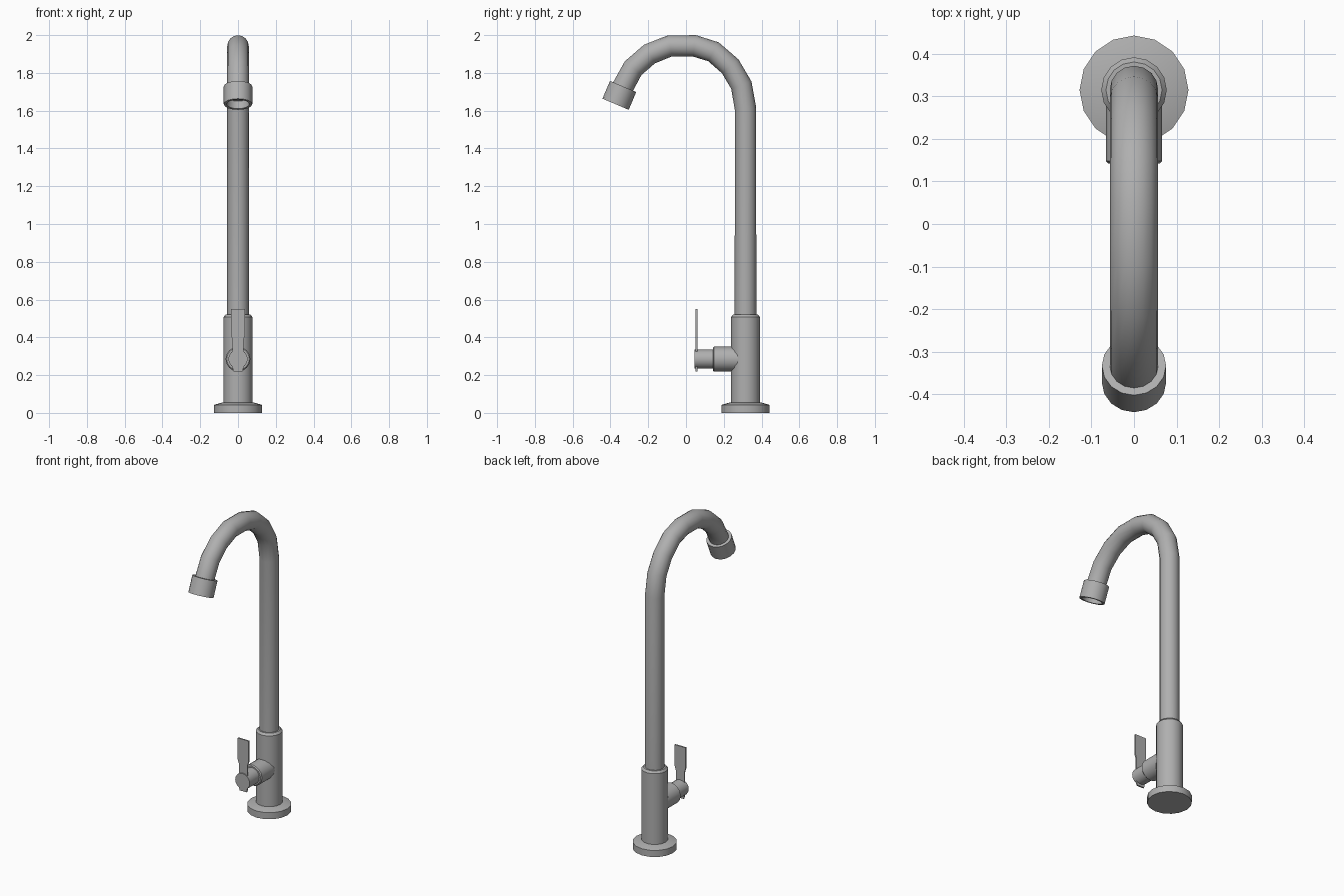
import bpy, bmesh, math
from mathutils import Vector

cube = bpy.data.objects.get("Cube")
if cube:
    bpy.data.objects.remove(cube, do_unlink=True)

SIDES = 16
COL_Y = 0.315      # column axis
VALVE_Z = 0.285    # handle axis height

metal = bpy.data.materials.new("brushed grey metal")
metal.use_nodes = True
GREY = (0.43, 0.43, 0.43, 1)
metal.diffuse_color = GREY
bsdf = next(n for n in metal.node_tree.nodes if n.type == 'BSDF_PRINCIPLED')
bsdf.inputs["Base Color"].default_value = GREY


def finish(name, bm):
    bmesh.ops.recalc_face_normals(bm, faces=bm.faces)
    mesh = bpy.data.meshes.new(name)
    bm.to_mesh(mesh)
    bm.free()
    mesh.materials.append(metal)
    mesh.shade_smooth()
    mesh.set_sharp_from_angle(angle=math.radians(30))
    obj = bpy.data.objects.new(name, mesh)
    bpy.context.collection.objects.link(obj)
    return obj


def tube(name, sections):
    """Skin round sections (centre, direction, radius) and cap both ends."""
    bm = bmesh.new()
    rings = []
    for centre, direction, radius in sections:
        side = Vector((1, 0, 0))          # every axis lies in the YZ plane
        other = direction.normalized().cross(side)
        rings.append([bm.verts.new(centre + radius * (math.cos(a) * side + math.sin(a) * other))
                      for a in (2 * math.pi * i / SIDES for i in range(SIDES))])
    for a, b in zip(rings, rings[1:]):
        for i in range(SIDES):
            j = (i + 1) % SIDES
            bm.faces.new((a[i], a[j], b[j], b[i]))
    bm.faces.new(rings[0])
    bm.faces.new(rings[-1])
    return finish(name, bm)


def lathe(name, origin, axis, profile):
    """Turn a (radius, distance) profile around an axis."""
    origin, axis = Vector(origin), Vector(axis).normalized()
    return tube(name, [(origin + axis * d, axis, r) for r, d in profile])


# Column parts
foot = (0, COL_Y, 0)
lathe("base_flange", foot, (0, 0, 1), [(0.128, 0), (0.128, 0.042), (0.08, 0.056)])
lathe("body", foot, (0, 0, 1), [(0.077, 0.03), (0.077, 0.507), (0.066, 0.52)])

# Gooseneck pipe
tip = Vector((0, -0.333, 1.728))
tip_axis = Vector((0, -0.39, -0.92)).normalized()
path = [Vector((0, y, z)) for y, z in (
    (COL_Y, 0.48), (COL_Y, 1.61), (0.293, 1.735), (0.234, 1.835), (0.145, 1.912),
    (0.045, 1.943), (-0.085, 1.943), (-0.193, 1.9), (-0.28, 1.825))]
path += [tip, tip + tip_axis * 0.03]
sections = []
for i, p in enumerate(path):
    before = (p - path[i - 1]).normalized() if i else Vector()
    after = (path[i + 1] - p).normalized() if i + 1 < len(path) else Vector()
    sections.append((p, before + after, 0.057))
tube("gooseneck_pipe", sections)

# Spout nozzle with a recessed outlet
lathe("nozzle", tip, tip_axis,
      [(0.0755, 0), (0.0755, 0.102), (0.06, 0.102), (0.058, 0.06)])

# Valve sleeve and handle hub, pointing to the front
valve = (0, COL_Y, VALVE_Z)
lathe("valve_sleeve", valve, (0, -1, 0), [(0.066, 0), (0.066, 0.167), (0.06, 0.173)])
lathe("handle_hub", valve, (0, -1, 0), [(0.051, 0.15), (0.051, 0.27)])

# Flat lever blade, outlined on one side and mirrored
half = [(0.025, 0.22), (0.03, 0.245), (0.03, 0.39), (0.038, 0.415), (0.038, 0.55)]
outline = half + [(-x, z) for x, z in reversed(half)]
bm = bmesh.new()
blade = bm.faces.new([bm.verts.new((x, 0.051, z)) for x, z in outline])
moved = bmesh.ops.extrude_face_region(bm, geom=[blade])["geom"]
bmesh.ops.translate(bm, vec=(0, 0.009, 0),
                    verts=[v for v in moved if isinstance(v, bmesh.types.BMVert)])
finish("lever_blade", bm)
